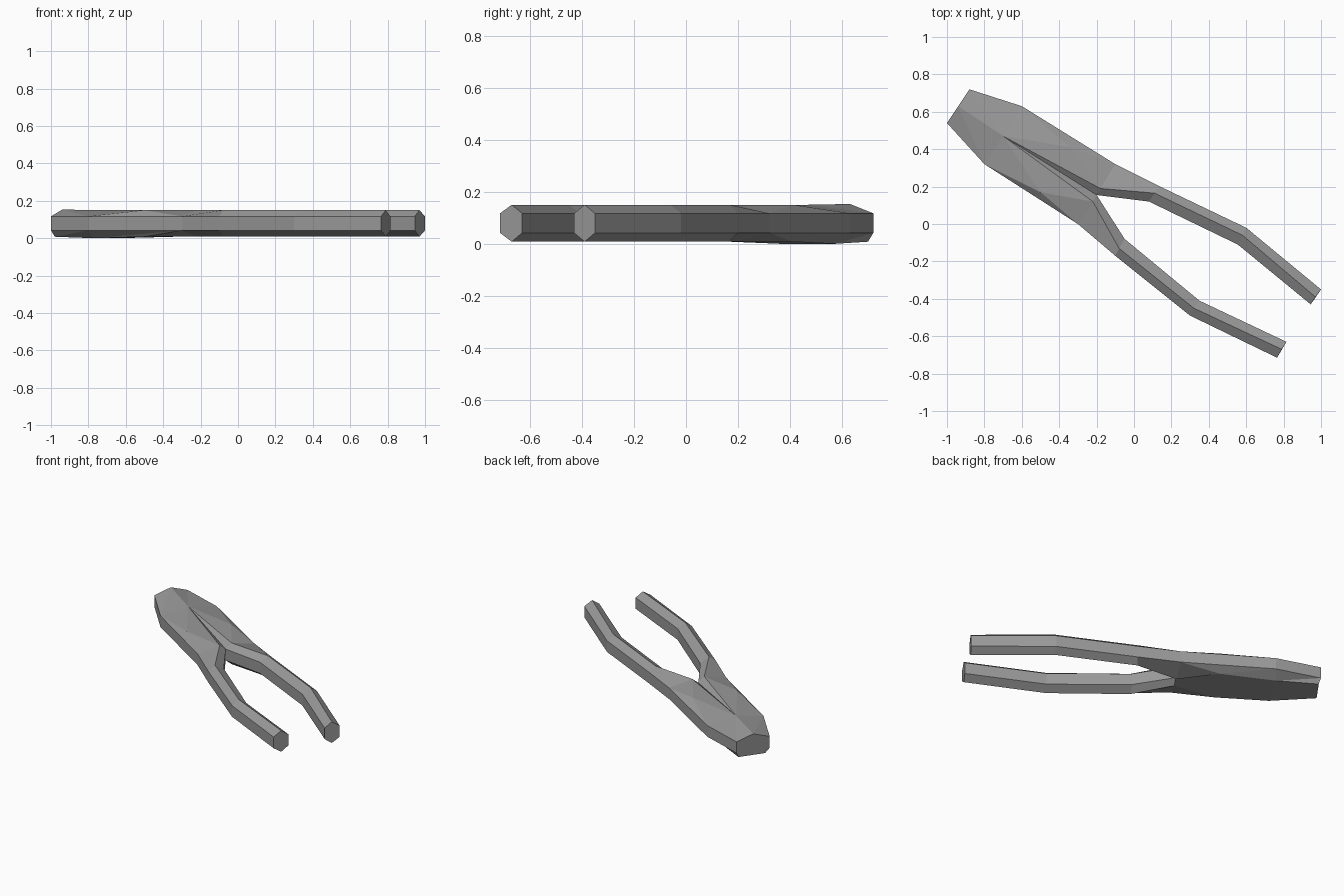
import bpy
import bmesh

cube = bpy.data.objects.get("Cube")
if cube:
    bpy.data.objects.remove(cube, do_unlink=True)

# Heights of the hexagonal section: bottom ridge, lower edge, upper edge, top ridge
BOTTOM, LOW, HIGH, TOP = 0.008, 0.042, 0.117, 0.15

steel = bpy.data.materials.new("grey_steel")
steel.use_nodes = True
colour = (0.32, 0.32, 0.32, 1)
steel.diffuse_color = colour
steel.node_tree.nodes["Principled BSDF"].inputs["Base Color"].default_value = colour


def finish(name, bm):
    """Turn a closed bmesh into a flat shaded steel object."""
    bmesh.ops.recalc_face_normals(bm, faces=bm.faces)
    mesh = bpy.data.meshes.new(name)
    bm.to_mesh(mesh)
    bm.free()
    mesh.materials.append(steel)
    obj = bpy.data.objects.new(name, mesh)
    bpy.context.collection.objects.link(obj)


def handle(name, sections):
    """Sweep a hexagon through (outer, ridge, inner) plan points."""
    bm = bmesh.new()
    rings = []
    for outer, ridge, inner in sections:
        ring = [(outer, LOW), (outer, HIGH), (ridge, TOP),
                (inner, HIGH), (inner, LOW), (ridge, BOTTOM)]
        rings.append([bm.verts.new((*p, z)) for p, z in ring])
    for a, b in zip(rings, rings[1:]):
        for i in range(6):
            j = (i + 1) % 6
            bm.faces.new((a[i], a[j], b[j], b[i]))
    bm.faces.new(rings[0])
    bm.faces.new(rings[-1])
    finish(name, bm)


# Plan points where the handles meet the head
crotch = (-0.2, 0.155)
right_root, right_ridge = (-0.3, 0.0), (-0.22, 0.12)
left_root, left_ridge = (-0.1, 0.32), (-0.18, 0.19)

handle("right_handle", [
    (right_root, right_ridge, crotch),
    ((-0.1, -0.17), (-0.08, -0.13), (-0.05, -0.08)),
    ((0.3, -0.49), (0.32, -0.45), (0.35, -0.41)),
    ((0.765, -0.715), (0.79, -0.67), (0.815, -0.63))])
handle("left_handle", [
    (left_root, left_ridge, crotch),
    ((0.14, 0.2), (0.11, 0.165), (0.08, 0.12)),
    ((0.6, -0.02), (0.58, -0.06), (0.555, -0.11)),
    ((1.0, -0.35), (0.97, -0.39), (0.945, -0.43))])

# Jaw head: outline walls between a ridged top and a flatter underside
bm = bmesh.new()
outline = {"a": (-0.88, 0.72), "b": (-1.0, 0.54), "c": (-0.8, 0.32),
           "d": right_root, "n": crotch, "e": left_root, "f": (-0.6, 0.63)}
hi = {k: bm.verts.new((*p, HIGH)) for k, p in outline.items()}
lo = {k: bm.verts.new((*p, LOW)) for k, p in outline.items()}
shared = {"B": (-0.34, 0.41), "C": (-0.5, 0.17), "R": right_ridge, "L": left_ridge}
hi.update({k: bm.verts.new((*p, TOP)) for k, p in shared.items()})
lo.update({k: bm.verts.new((*p, BOTTOM)) for k, p in shared.items()})
hi["T"] = bm.verts.new((-0.94, 0.63, 0.153))
hi["A"] = bm.verts.new((-0.7, 0.47, TOP))
lo["S"] = bm.verts.new((-0.98, 0.56, BOTTOM))
lo["U"] = bm.verts.new((-0.88, 0.7, BOTTOM))
lo["P"] = bm.verts.new((-0.77, 0.36, 0))
lo["Q"] = bm.verts.new((-0.645, 0.575, 0))

top_faces = "Tbc TcA AcC Ccd CdR ARC ANR ALN ABL BLe Bef ABf Afa ATa"
bottom_faces = "SUQP PQBC CBLNR Sbc ScP Pcd PdC CdR LeB Bef BfQ Qfa QaU"
for verts, text in ((hi, top_faces), (lo, bottom_faces)):
    for face in text.replace("N", "n").split():
        bm.faces.new([verts[k] for k in face])

# Side walls, jaw tip and the two joints with the handles
for p, q in ("bc", "cd", "ef", "fa"):
    bm.faces.new((lo[p], lo[q], hi[q], hi[p]))
bm.faces.new((hi["T"], hi["a"], lo["a"], lo["U"], lo["S"], lo["b"], hi["b"]))
for p, r in ("dR", "eL"):
    bm.faces.new((hi[p], hi[r], hi["n"], lo["n"], lo[r], lo[p]))
finish("jaw_head", bm)
